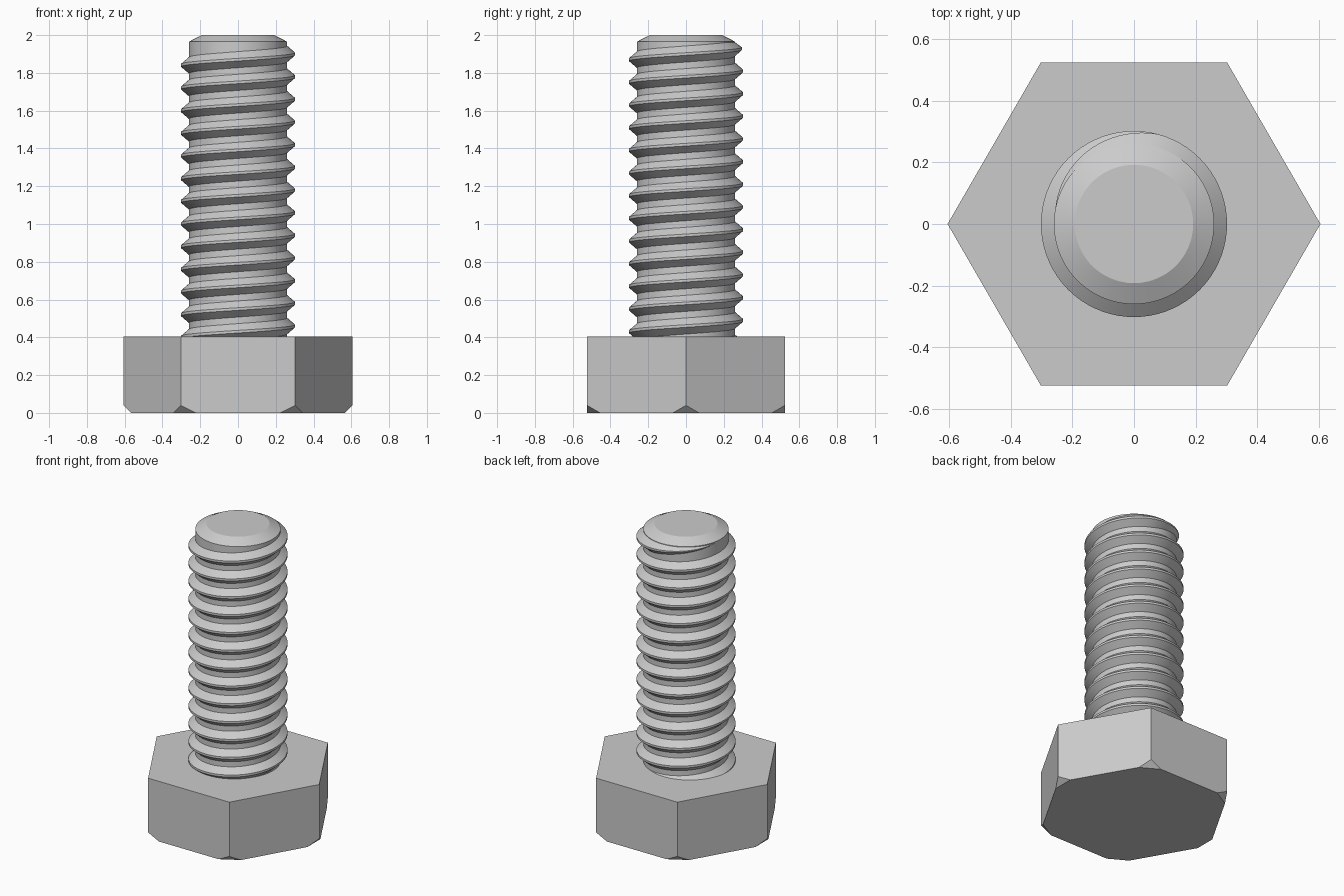
import bpy, bmesh
from math import cos, sin, pi, radians
from mathutils import Vector, Matrix

cube = bpy.data.objects.get("Cube")
if cube:
    bpy.data.objects.remove(cube, do_unlink=True)

steel = bpy.data.materials.new("steel_grey")
steel.use_nodes = True
colour = (0.6, 0.6, 0.6, 1)
steel.diffuse_color = colour
steel.node_tree.nodes["Principled BSDF"].inputs["Base Color"].default_value = colour


def finish(bm, name, smooth):
    """Turn a bmesh into a named steel object."""
    bmesh.ops.recalc_face_normals(bm, faces=bm.faces[:])
    mesh = bpy.data.meshes.new(name)
    bm.to_mesh(mesh)
    bm.free()
    mesh.materials.append(steel)
    ob = bpy.data.objects.new(name, mesh)
    bpy.context.collection.objects.link(ob)
    if smooth:
        bpy.ops.object.select_all(action='DESELECT')
        ob.select_set(True)
        bpy.context.view_layer.objects.active = ob
        bpy.ops.object.shade_smooth_by_angle(angle=radians(20))
    return ob


def loft(bm, rings):
    """Join closed rings of points with quads and cap both ends."""
    loops = [[bm.verts.new(p) for p in ring] for ring in rings]
    n = len(loops[0])
    for a, b in zip(loops, loops[1:]):
        for i in range(n):
            j = (i + 1) % n
            bm.faces.new((a[i], a[j], b[j], b[i]))
    bm.faces.new(loops[0][::-1])
    bm.faces.new(loops[-1])


def circle(radius, z, sides):
    return [Vector((radius * cos(2 * pi * i / sides), radius * sin(2 * pi * i / sides), z))
            for i in range(sides)]


# Hexagonal head with each bottom corner cut off
HEAD_R, HEAD_TOP, CUT = 0.605, 0.405, 0.04
bm = bmesh.new()
loft(bm, [circle(HEAD_R, 0, 6), circle(HEAD_R, HEAD_TOP, 6)])
for k in range(6):
    turn = Matrix.Rotation(k * pi / 3, 3, 'Z')
    cut = bmesh.ops.bisect_plane(
        bm, geom=bm.verts[:] + bm.edges[:] + bm.faces[:],
        plane_co=turn @ Vector((HEAD_R, 0, CUT)),
        plane_no=turn @ Vector((1, 0, -1)), clear_outer=True)
    rim = [e for e in cut["geom_cut"] if isinstance(e, bmesh.types.BMEdge)]
    bmesh.ops.edgeloop_fill(bm, edges=rim)
finish(bm, "hex_head", False)

# Plain core of the shank with a chamfered tip
CORE_R, TIP_Z = 0.26, 1.965
bm = bmesh.new()
loft(bm, [circle(CORE_R, 0.3, 96), circle(CORE_R, TIP_Z, 96), circle(0.192, 2, 96)])
finish(bm, "shank_core", True)

# Right-handed helical thread that fades out at the tip
PITCH, CREST_R, ROOT_R, STEPS = 0.12, 0.302, 0.255, 72
profile = [(0, -0.047), (1, -0.007), (1, 0.007), (0, 0.047)]  # (height, axial offset)
rings = []
for s in range(-int(12.9 * STEPS), STEPS // 2 + 1):
    angle = 2 * pi * s / STEPS
    z = 1.90 + PITCH * s / STEPS
    fade = max(0.02, min(1, (pi - angle) / radians(105)))
    ring = []
    for height, dz in profile:
        r = ROOT_R + (CREST_R - ROOT_R) * height * fade
        ring.append((r * cos(angle), r * sin(angle), min(z + dz * fade, TIP_Z)))
    rings.append(ring)
bm = bmesh.new()
loft(bm, rings)
finish(bm, "screw_thread", True)
